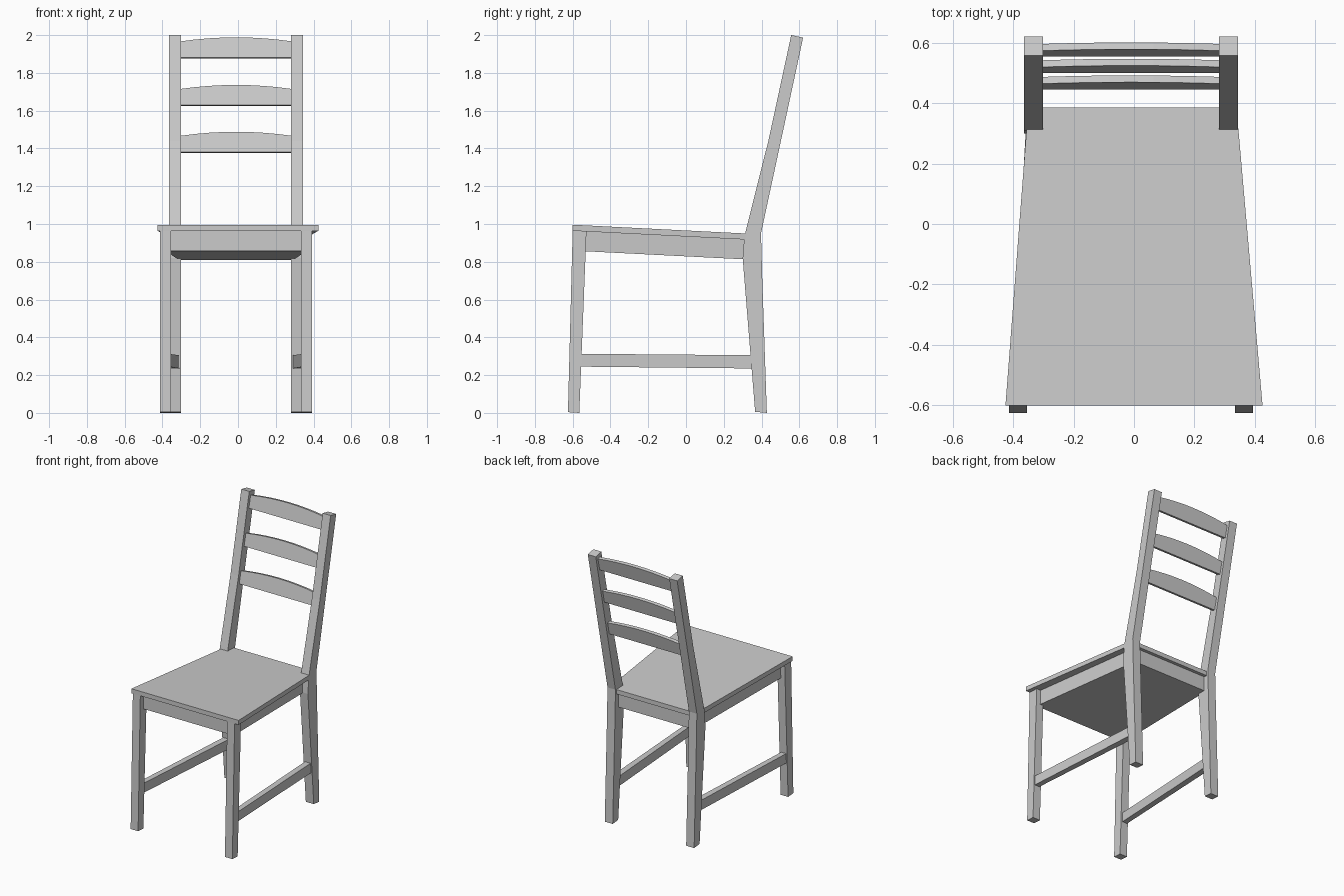
import bpy, bmesh

if "Cube" in bpy.data.objects:
    bpy.data.objects.remove(bpy.data.objects["Cube"])

CX = -0.01  # centre line of the frame


def loft(name, a, b):
    """Closed solid between two matching outlines."""
    bm = bmesh.new()
    va = [bm.verts.new(p) for p in a]
    vb = [bm.verts.new(p) for p in b]
    n = len(a)
    bm.faces.new(va)
    bm.faces.new(vb[::-1])
    for i in range(n):
        j = (i + 1) % n
        bm.faces.new((va[i], vb[i], vb[j], va[j]))
    bmesh.ops.recalc_face_normals(bm, faces=bm.faces[:])
    me = bpy.data.meshes.new(name)
    bm.to_mesh(me)
    bm.free()
    ob = bpy.data.objects.new(name, me)
    bpy.context.collection.objects.link(ob)
    return ob


def extrude_x(name, profile, x0, x1):
    """Side profile (y, z) swept between two x positions."""
    return loft(name, [(x0, y, z) for y, z in profile],
                [(x1, y, z) for y, z in profile])


def seat_z(y, drop=0.0):
    """Height of the sloping seat at depth y."""
    return 0.996 - 0.0505 * (y + 0.6) - drop


# Seat board, notched around the back posts
outline = [(-0.425, -0.6), (0.425, -0.6), (0.345, 0.315), (0.283, 0.315),
           (0.283, 0.385), (-0.303, 0.385), (-0.303, 0.315), (-0.355, 0.315)]
loft("seat", [(x, y, seat_z(y, 0.032)) for x, y in outline],
     [(x, y, seat_z(y)) for x, y in outline])

# Tapered apron block below the seat
apron = [(CX - 0.372, -0.565), (CX + 0.372, -0.565),
         (CX + 0.305, 0.36), (CX - 0.305, 0.36)]
loft("apron", [(x, y, seat_z(y, 0.137)) for x, y in apron],
     [(x, y, seat_z(y, 0.031)) for x, y in apron])

# Legs, back posts and side stretchers, one per side
front_leg = [(-0.625, 0.004), (-0.565, 0.0),
             (-0.527, seat_z(-0.527, 0.032)), (-0.6, seat_z(-0.6, 0.032))]
back_post = [(0.366, 0.006), (0.428, 0.0), (0.404, 0.7), (0.397, 0.95),
             (0.62, 1.987), (0.557, 2.0), (0.436, 1.44), (0.309, 0.935),
             (0.30, 0.82)]
# keep the front edge of the post very nearly straight
for side, s in (("left", -1), ("right", 1)):
    extrude_x("front_leg_" + side, front_leg, CX + s * 0.344, CX + s * 0.403)
    extrude_x("back_post_" + side, back_post, CX + s * 0.291, CX + s * 0.354)
    loft("stretcher_" + side,
         [(CX + s * 0.358, -0.57, 0.245), (CX + s * 0.397, -0.57, 0.245),
          (CX + s * 0.397, -0.57, 0.313), (CX + s * 0.358, -0.57, 0.313)],
         [(CX + s * 0.299, 0.38, 0.235), (CX + s * 0.344, 0.38, 0.235),
          (CX + s * 0.344, 0.38, 0.305), (CX + s * 0.299, 0.38, 0.305)])

# Three arched back slats, leaning with the posts
HALF, STEPS, THICK = 0.296, 8, 0.023
shape = [(-HALF, 0.0), (HALF, 0.0)]
for i in range(STEPS + 1):
    t = 1 - 2 * i / STEPS
    shape.append((t * HALF, 0.088 + 0.022 * (1 - t * t)))
for k, (y, z) in enumerate(((0.553, 1.881), (0.499, 1.629), (0.444, 1.381))):
    front = [(CX + x, y + 0.225 * h, z + 0.974 * h) for x, h in shape]
    back = [(x, fy + 0.974 * THICK, fz - 0.225 * THICK) for x, fy, fz in front]
    loft("back_slat_%d" % (k + 1), front, back)
